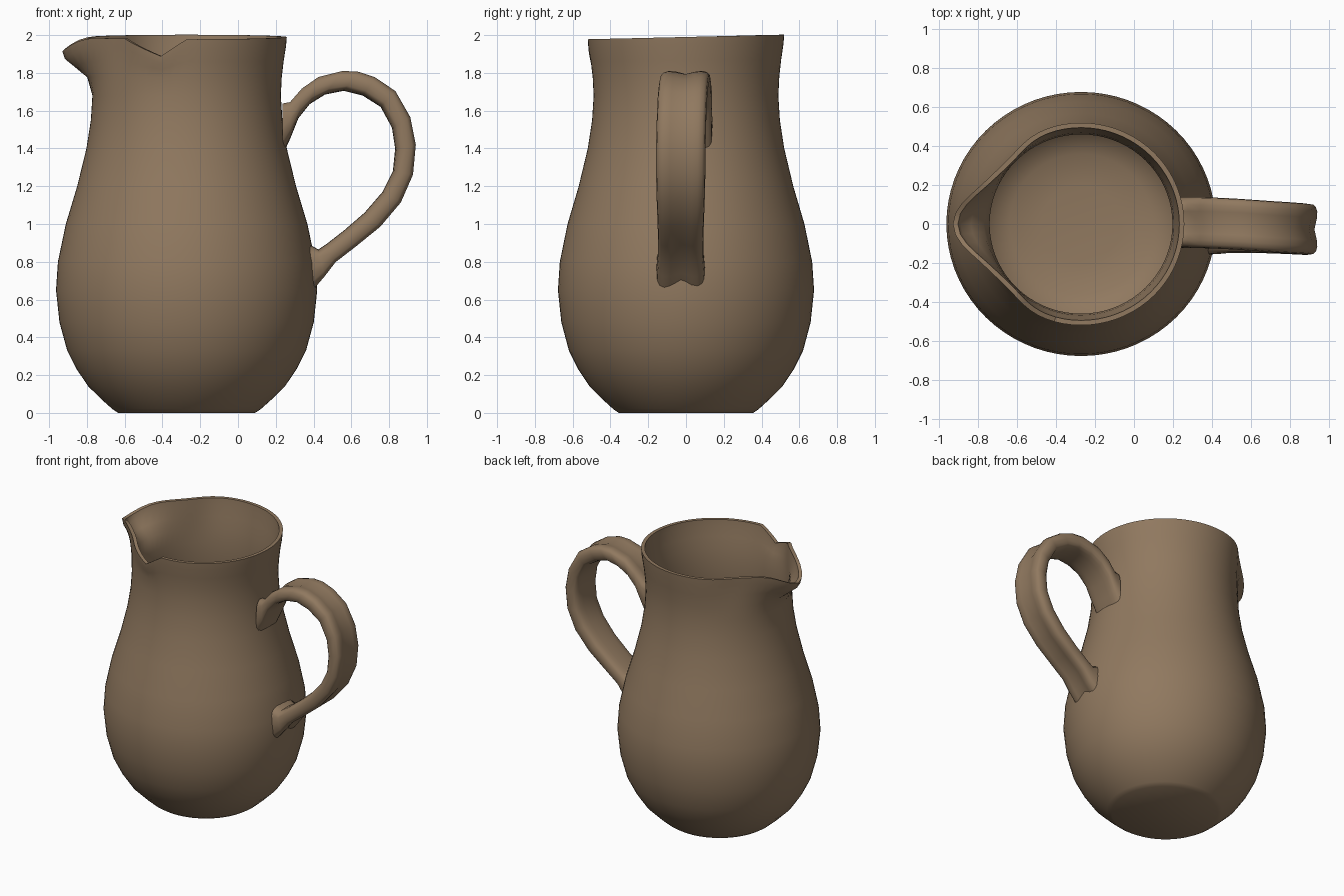
import bpy
import bmesh
import math

cube = bpy.data.objects.get("Cube")
if cube:
    bpy.data.objects.remove(cube, do_unlink=True)

clay = bpy.data.materials.new("brown_clay")
clay.use_nodes = True
clay.diffuse_color = (0.28, 0.19, 0.115, 1)
bsdf = clay.node_tree.nodes["Principled BSDF"]
bsdf.inputs["Base Color"].default_value = clay.diffuse_color
bsdf.inputs["Roughness"].default_value = 0.8

SEGMENTS = 72
AXIS_X = -0.272


def ramp(value, low, high):
    t = min(max((value - low) / (high - low), 0), 1)
    return t * t * (3 - 2 * t)


def bump(value, width):
    return math.exp(-(value / width) ** 2)


def loft(name, rings, angle):
    """Skin closed rings of points and cap both ends."""
    bm = bmesh.new()
    loops = [[bm.verts.new(p) for p in ring] for ring in rings]
    for a, b in zip(loops, loops[1:]):
        for i in range(len(a)):
            j = (i + 1) % len(a)
            bm.faces.new((a[i], a[j], b[j], b[i]))
    bm.faces.new(loops[0])
    bm.faces.new(loops[-1])
    bmesh.ops.recalc_face_normals(bm, faces=bm.faces)
    mesh = bpy.data.meshes.new(name)
    bm.to_mesh(mesh)
    bm.free()
    mesh.materials.append(clay)
    obj = bpy.data.objects.new(name, mesh)
    bpy.context.collection.objects.link(obj)
    bpy.ops.object.select_all(action="DESELECT")
    obj.select_set(True)
    bpy.context.view_layer.objects.active = obj
    bpy.ops.object.shade_smooth_by_angle(angle=math.radians(angle))
    return obj


def body_point(radius, z, degrees):
    """Turned profile with a pulled spout, a chip and a slightly uneven rim."""
    t = math.radians(degrees)
    off = abs(math.pi - t)
    lift = ramp(z, 1.7, 2.0)
    radius += lift * (0.125 * bump(off, 0.3) - 0.025 * bump(off - 0.75, 0.28))
    drop = 0.01 - 0.012 * math.sin(t) + 0.075 * bump(off, 0.22)
    # chip in the front of the rim
    if 230 < degrees <= 255:
        drop += 0.09 * (degrees - 230) / 25
    elif 255 < degrees < 270:
        drop += 0.09 * (270 - degrees) / 15
    z -= drop * ramp(z, 1.75, 2.0)
    return (AXIS_X + 1.02 * radius * math.cos(t), radius * math.sin(t), z)


# Jug body: outside from base to rim, then inside back down to the floor
outer = [(0.355, 0), (0.385, 0.02), (0.44, 0.07), (0.51, 0.14), (0.57, 0.23),
         (0.62, 0.33), (0.66, 0.48), (0.678, 0.65), (0.668, 0.8), (0.627, 1.0),
         (0.568, 1.2), (0.52, 1.4), (0.497, 1.55), (0.489, 1.68), (0.494, 1.78),
         (0.504, 1.87), (0.516, 1.95), (0.52, 2.0)]
inner = [(r - 0.025 - 0.025 * ramp(-z, -1.9, -1.0), z) for r, z in reversed(outer[3:])]
profile = outer + inner + [(0.36, 0.09), (0.2, 0.07)]
loft("jug_body", [[body_point(r, z, 360 * i / SEGMENTS) for i in range(SEGMENTS)]
                  for r, z in profile], 50)

# Strap handle: outer and inner edge of each section (x, z, x, z)
sections = [(0.235, 1.66, 0.235, 1.36), (0.275, 1.66, 0.28, 1.46),
            (0.34, 1.73, 0.32, 1.56), (0.43, 1.79, 0.38, 1.635),
            (0.56, 1.82, 0.46, 1.685), (0.64, 1.815, 0.56, 1.705),
            (0.73, 1.785, 0.66, 1.68), (0.84, 1.71, 0.755, 1.62),
            (0.92, 1.57, 0.815, 1.51), (0.95, 1.42, 0.832, 1.4),
            (0.935, 1.26, 0.82, 1.28), (0.87, 1.11, 0.765, 1.17),
            (0.76, 0.98, 0.67, 1.06), (0.63, 0.875, 0.56, 0.965),
            (0.52, 0.79, 0.47, 0.895), (0.46, 0.71, 0.425, 0.865),
            (0.39, 0.62, 0.365, 0.9)]
STRAP_POINTS = 20
rings = []
for k, (xo, zo, xi, zi) in enumerate(sections):
    f = k / (len(sections) - 1)
    centre = 0.008 - 0.036 * ramp(f, 0.1, 0.6)
    half = 0.131 - 0.012 * ramp(f, 0.6, 0.85) + 0.01 * ramp(f, 0.85, 1)
    ring = []
    for i in range(STRAP_POINTS):
        a = 2 * math.pi * i / STRAP_POINTS
        u = math.copysign(abs(math.cos(a)) ** 0.7, math.cos(a))
        v = math.copysign(abs(math.sin(a)) ** 0.55, math.sin(a))
        if v > 0.1:  # finger groove along the outside
            v -= 0.4 * bump(u, 0.45)
        m = (v + 1) / 2
        ring.append((xi + (xo - xi) * m, centre + half * u, zi + (zo - zi) * m))
    rings.append(ring)
loft("handle", rings, 60)
